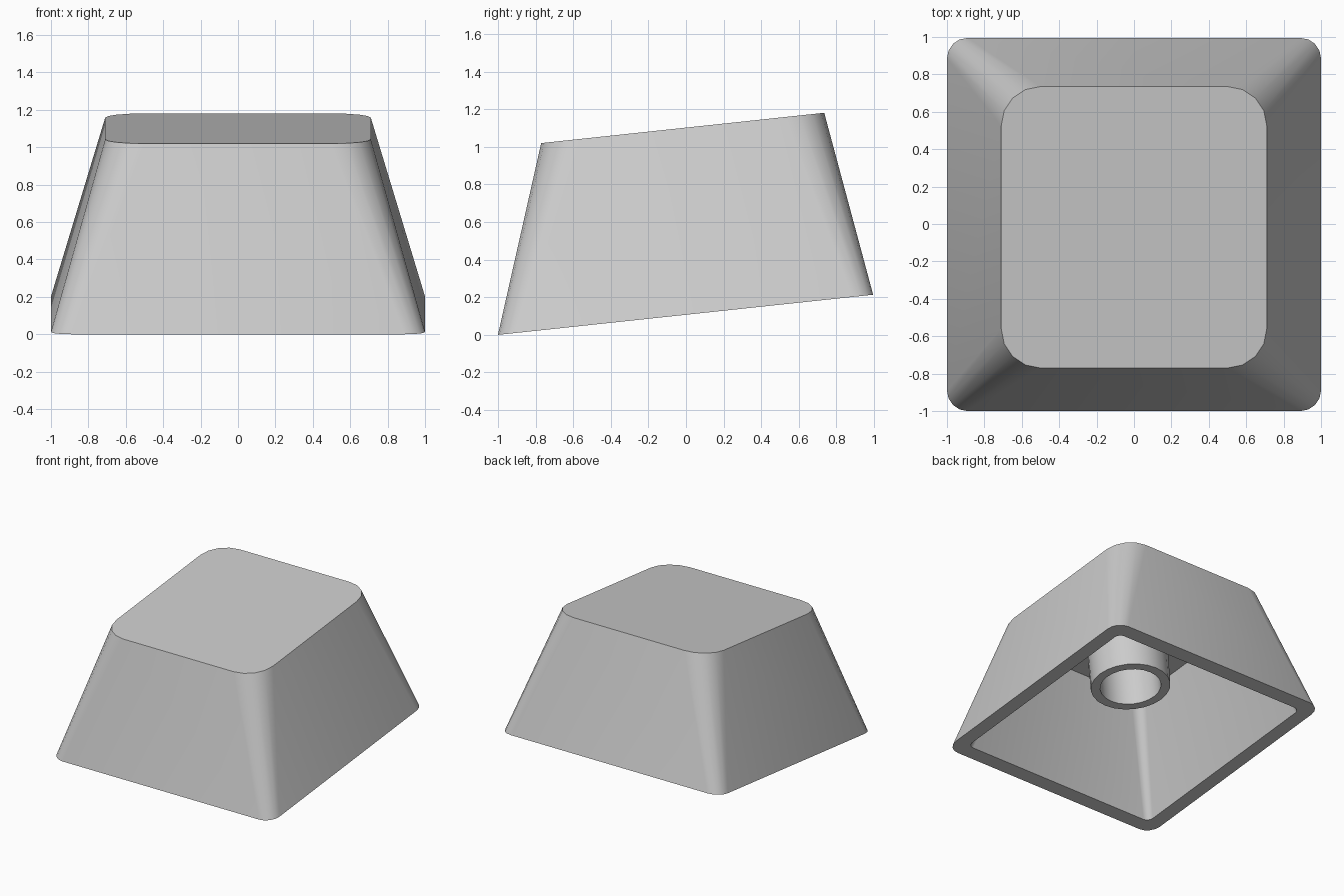
import bpy, bmesh, math
from mathutils import Vector

cube = bpy.data.objects.get("Cube")
if cube:
    bpy.data.objects.remove(cube)

SLOPE = 0.107                      # the cap leans: front edge lower than back
TILT = math.atan(SLOPE)

grey = bpy.data.materials.new("light_grey_plastic")
grey.use_nodes = True
colour = (0.6, 0.6, 0.6, 1)
grey.diffuse_color = colour
grey.node_tree.nodes["Principled BSDF"].inputs["Base Color"].default_value = colour


def rounded_ring(half_x, front, back, radius, height, steps=4):
    """Rounded rectangle lying on the sloped plane z = height + SLOPE * y."""
    points = []
    corners = [(1, back), (-1, back), (-1, front), (1, front)]
    for i, (side, y) in enumerate(corners):
        cx = side * (half_x - radius)
        cy = y - radius if y == back else y + radius
        for s in range(steps + 1):
            a = (i + s / steps) * math.pi / 2
            px, py = cx + radius * math.cos(a), cy + radius * math.sin(a)
            points.append(Vector((px, py, height + SLOPE * py)))
    return points


def circle_ring(radius, centre, sides=24):
    """Circle tilted to match the cap."""
    points = []
    for i in range(sides):
        a = 2 * math.pi * i / sides
        x, y = radius * math.cos(a), radius * math.sin(a)
        points.append(centre + Vector((x, y * math.cos(TILT), y * math.sin(TILT))))
    return points


def loft(name, rings, cap_ends):
    """Join consecutive rings with quads and optionally close both ends."""
    bm = bmesh.new()
    loops = [[bm.verts.new(p) for p in ring] for ring in rings]
    for a, b in zip(loops, loops[1:]):
        for i in range(len(a)):
            j = (i + 1) % len(a)
            bm.faces.new((a[i], a[j], b[j], b[i]))
    if cap_ends:
        bm.faces.new(loops[0])
        bm.faces.new(loops[-1])
    bmesh.ops.recalc_face_normals(bm, faces=bm.faces)
    mesh = bpy.data.meshes.new(name)
    bm.to_mesh(mesh)
    bm.free()
    mesh.materials.append(grey)
    obj = bpy.data.objects.new(name, mesh)
    bpy.context.collection.objects.link(obj)
    bpy.ops.object.select_all(action='DESELECT')
    obj.select_set(True)
    bpy.context.view_layer.objects.active = obj
    bpy.ops.object.shade_smooth_by_angle(angle=math.radians(30))
    return obj


# Hollow tapered shell: top, outer wall, rim, inner wall, ceiling
loft("cap_shell", [
    rounded_ring(0.71, -0.77, 0.735, 0.21, 1.102),
    rounded_ring(1.0, -1.0, 0.995, 0.11, 0.107),
    rounded_ring(0.885, -0.885, 0.88, 0.05, 0.107),
    rounded_ring(0.62, -0.68, 0.64, 0.08, 0.967),
], cap_ends=True)

# Hollow round stem hanging from the ceiling
axis = Vector((0, -math.sin(TILT), math.cos(TILT)))
stem_bottom = Vector((0, -0.04, 0.48))
stem_top = stem_bottom + axis * 0.495
loft("stem", [
    circle_ring(0.305, stem_top),
    circle_ring(0.30, stem_bottom),
    circle_ring(0.23, stem_bottom),
    circle_ring(0.23, stem_top),
], cap_ends=False)
